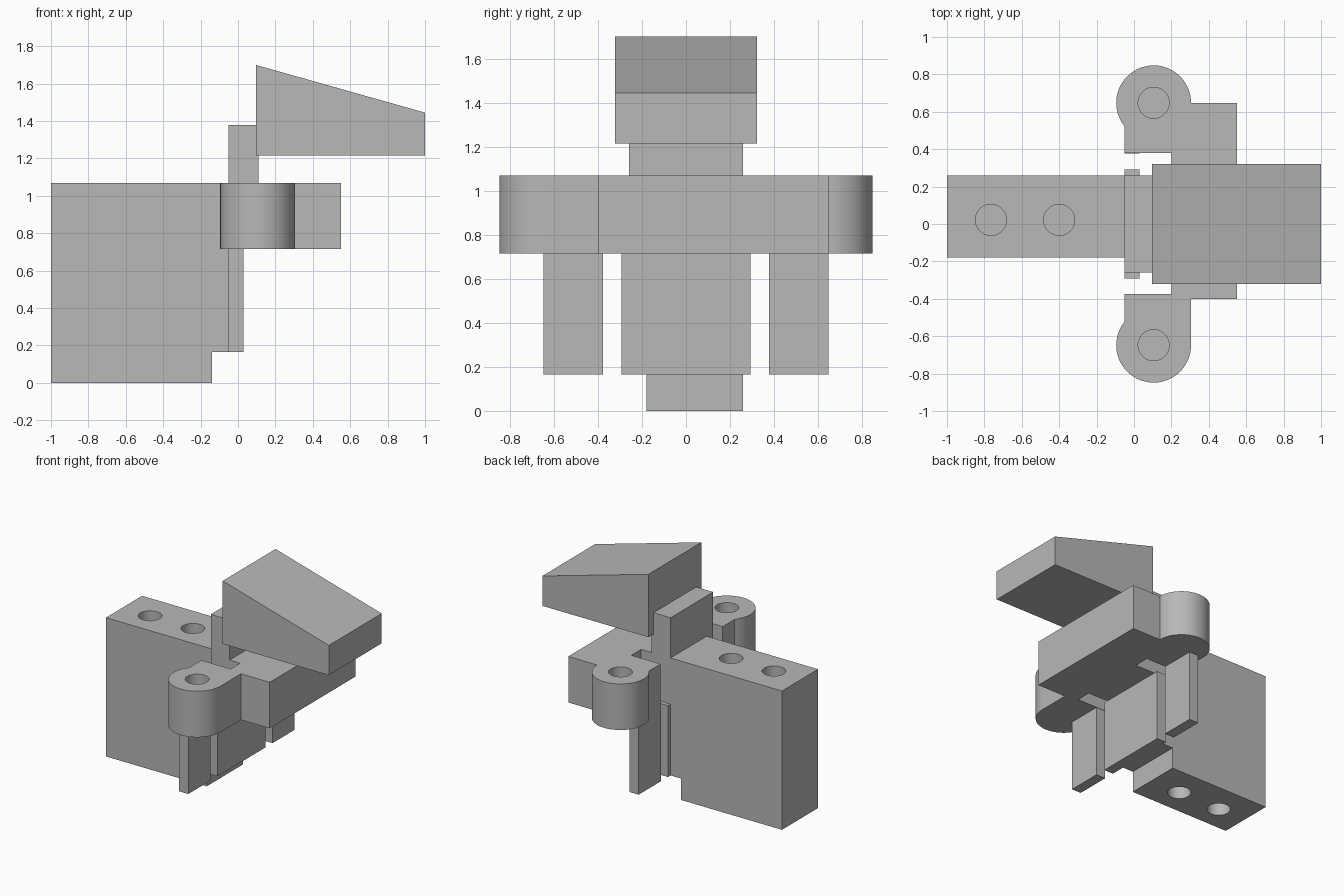
import bpy
from math import cos, sin, radians

default = bpy.data.objects.get("Cube")
if default:
    bpy.data.objects.remove(default, do_unlink=True)

grey = bpy.data.materials.new("plain grey")
grey.use_nodes = True
colour = (0.48, 0.48, 0.48, 1)
grey.diffuse_color = colour
grey.node_tree.nodes["Principled BSDF"].inputs["Base Color"].default_value = colour


def prism(name, outline, low, high, axis="z"):
    """Extrude a counter-clockwise outline: xy along z, or xz along y."""
    def place(p, h):
        return (p[0], p[1], h) if axis == "z" else (p[0], -h, p[1])
    n = len(outline)
    verts = [place(p, h) for h in (low, high) for p in outline]
    faces = [tuple(reversed(range(n))), tuple(range(n, 2 * n))]
    faces += [(i, (i + 1) % n, n + (i + 1) % n, n + i) for i in range(n)]
    mesh = bpy.data.meshes.new(name)
    mesh.from_pydata(verts, [], faces)
    mesh.materials.append(grey)
    obj = bpy.data.objects.new(name, mesh)
    bpy.context.collection.objects.link(obj)
    return obj


def box(name, x, y, z):
    outline = [(x[0], y[0]), (x[1], y[0]), (x[1], y[1]), (x[0], y[1])]
    return prism(name, outline, z[0], z[1])


def arc(cx, cy, radius, start, end, steps=40):
    angles = [radians(start + (end - start) * i / steps) for i in range(steps + 1)]
    return [(cx + radius * cos(a), cy + radius * sin(a)) for a in angles]


def select(obj):
    bpy.ops.object.select_all(action="DESELECT")
    obj.select_set(True)
    bpy.context.view_layer.objects.active = obj


def drill(obj, x, y, low, high):
    """Cut a round blind hole."""
    cutter = prism("hole_cutter", arc(x, y, HOLE, 0, 352.5, 47), low, high)
    cutter.hide_render = True
    select(obj)
    mod = obj.modifiers.new("hole", "BOOLEAN")
    mod.operation = "DIFFERENCE"
    mod.solver = "EXACT"
    mod.object = cutter
    bpy.ops.object.modifier_apply(modifier=mod.name)
    bpy.data.objects.remove(cutter, do_unlink=True)


HOLE, DEPTH = 0.083, 0.3
BACK, FRONT = -0.05, 0.03       # thin plates and legs along x
FOOT, UNDER, TOP = 0.165, 0.715, 1.07

# Large block with a stepped lower corner and holes in both ends
block = prism("main_block",
              [(-1, 0), (-0.14, 0), (-0.14, FOOT), (BACK, FOOT), (BACK, TOP), (-1, TOP)],
              -0.26, 0.18, axis="y")
for x in (-0.765, -0.4):
    drill(block, x, 0.022, TOP - DEPTH, TOP + 0.1)
    drill(block, x, 0.022, -0.1, DEPTH)

# Crossbar with a round boss at each end and notches beside the middle
BOSS_X, BOSS_Y, BOSS_R = 0.105, 0.648, 0.2
outline = [(BACK, -0.375)]
outline += arc(BOSS_X, -BOSS_Y, BOSS_R, 140.8, 360)
outline += [(0.305, -0.4), (0.55, -0.4), (0.55, BOSS_Y)]
outline += arc(BOSS_X, BOSS_Y, BOSS_R, 0, 219.2)
outline += [(BACK, 0.38), (0.2, 0.38), (0.2, 0.26), (BACK, 0.26),
            (BACK, -0.26), (0.2, -0.26), (0.2, -0.375)]
crossbar = prism("crossbar", outline, UNDER, TOP)
for side in (-1, 1):
    drill(crossbar, BOSS_X, side * BOSS_Y, TOP - DEPTH, TOP + 0.1)

# Flat plate and legs below the crossbar
box("center_plate", (BACK, FRONT), (-0.292, 0.292), (FOOT, UNDER))
box("right_leg", (BACK, FRONT), (-0.648, -0.378), (FOOT, UNDER))
box("left_leg", (BACK, FRONT), (0.378, 0.648), (FOOT, UNDER))

# Neck and sloped top wedge
box("neck", (BACK, 0.11), (-0.26, 0.26), (TOP, 1.38))
prism("wedge", [(0.095, 1.215), (1, 1.215), (1, 1.445), (0.095, 1.7)],
      -0.322, 0.322, axis="y")

# Smooth round walls, crisp edges
for obj in (block, crossbar):
    select(obj)
    bpy.ops.object.shade_smooth_by_angle(angle=radians(30))
